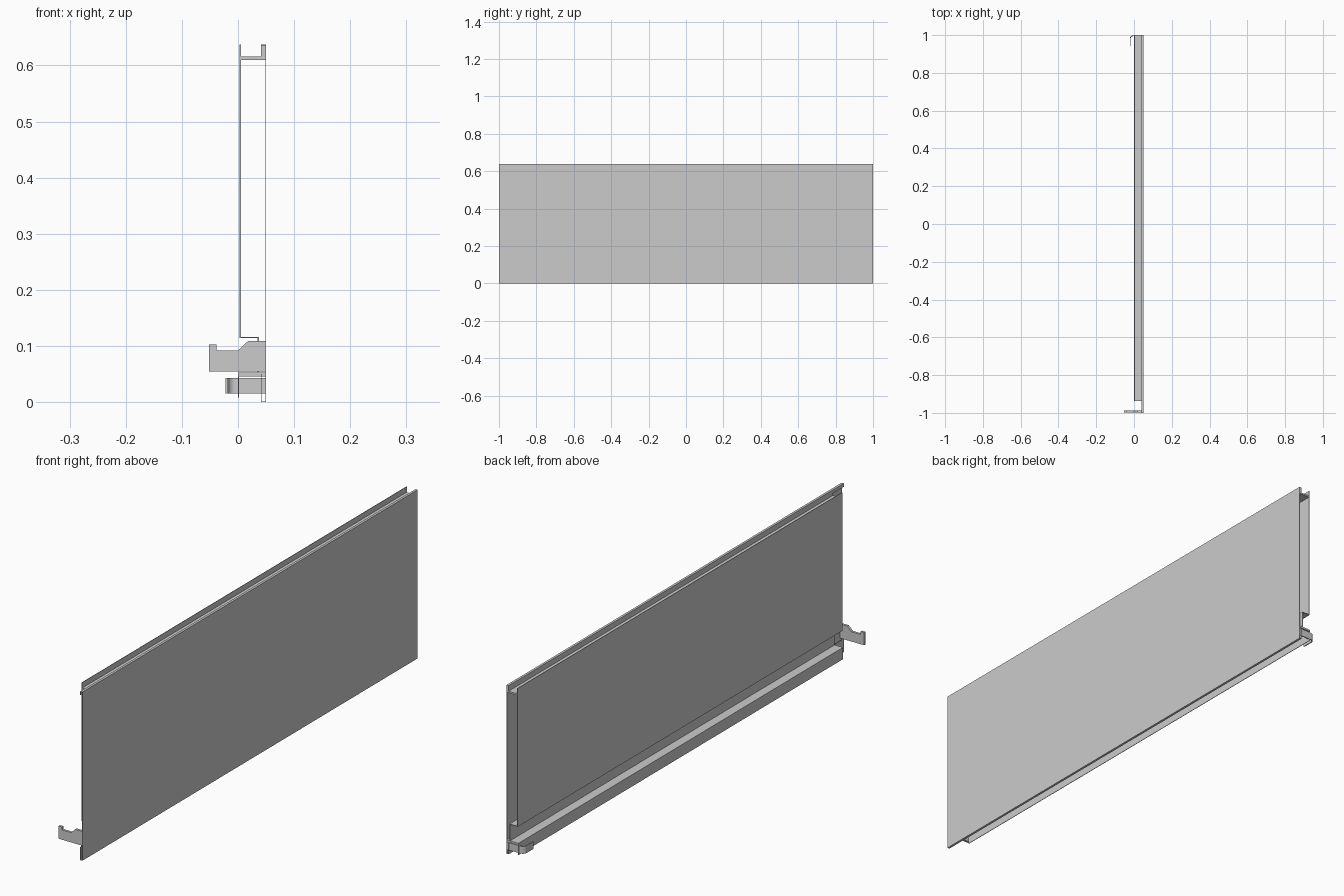
import bpy, bmesh, math
from mathutils import Vector

if "Cube" in bpy.data.objects:
    bpy.data.objects.remove(bpy.data.objects["Cube"])


def prism(name, outline, axis, lo, hi):
    """Extrude a closed 2D outline: axis 'y' takes (x, z), axis 'z' takes (x, y)."""
    bm = bmesh.new()
    rings = []
    for t in (lo, hi):
        rings.append([bm.verts.new((a, t, b) if axis == 'y' else (a, b, t))
                      for a, b in outline])
    bm.faces.new(rings[0])
    bm.faces.new(rings[1][::-1])
    n = len(outline)
    for i in range(n):
        j = (i + 1) % n
        bm.faces.new((rings[0][i], rings[1][i], rings[1][j], rings[0][j]))
    bmesh.ops.recalc_face_normals(bm, faces=bm.faces)
    mesh = bpy.data.meshes.new(name)
    bm.to_mesh(mesh)
    bm.free()
    ob = bpy.data.objects.new(name, mesh)
    bpy.context.collection.objects.link(ob)
    return ob


def sheet(path, thick):
    """Outline of folded sheet: the path plus its mitred offset to the left."""
    pts = [Vector(p) for p in path]
    dirs = [(b - a).normalized() for a, b in zip(pts, pts[1:])]
    normals = [Vector((-d.y, d.x)) for d in dirs]
    inner = []
    for i, p in enumerate(pts):
        a, b = normals[max(i - 1, 0)], normals[min(i, len(normals) - 1)]
        inner.append(p + (a + b) * thick / (1 + a.dot(b)))
    return [tuple(p) for p in pts] + [tuple(p) for p in reversed(inner)]


T = 0.002
INNER_START = -0.937

# Outer skin with folded bottom hem and top lip
prism("outer_panel", sheet([(0.041, 0.624), (0.041, 0.637), (0.05, 0.637), (0.05, 0),
                            (0.041, 0), (0.041, 0.05)][::-1], T * 0.6), 'y', -1, 1)

# Inner skin: flat wall, lower step, ledge and hanging skirt
prism("inner_panel", sheet([(0.003, 0.637), (0.003, 0.114), (0.035, 0.114), (0.035, 0.0525),
                            (0.0, 0.0525), (0.0, 0.008)], T), 'y', INNER_START, 1)
prism("ledge_plate", [(0.002, 0.0455), (0.049, 0.0455), (0.049, 0.0525), (0.002, 0.0525)],
      'y', INNER_START, 1)

# Top channel floor and upright joining the two skins
prism("top_channel", [(0.004, 0.61), (0.0495, 0.61), (0.0495, 0.636), (0.041, 0.636),
                      (0.041, 0.616), (0.004, 0.616)], 'y', INNER_START, 1)

# Stepped support arm at the front end
prism("support_arm", [(-0.052, 0.055), (0.05, 0.055), (0.05, 0.109), (0.018, 0.109),
                      (0.0, 0.092), (-0.038, 0.092), (-0.038, 0.103), (-0.052, 0.103)],
      'y', -0.997, -0.988)

# Curved latch hook at the back end
arc = [(-0.006 + 0.016 * math.cos(a), 0.982 + 0.016 * math.sin(a))
       for a in (math.radians(90 + 15 * i) for i in range(7))]
hook = prism("latch_hook", sheet([(0.049, 0.998)] + arc + [(-0.022, 0.942)], 0.004),
             'z', 0.015, 0.043)
